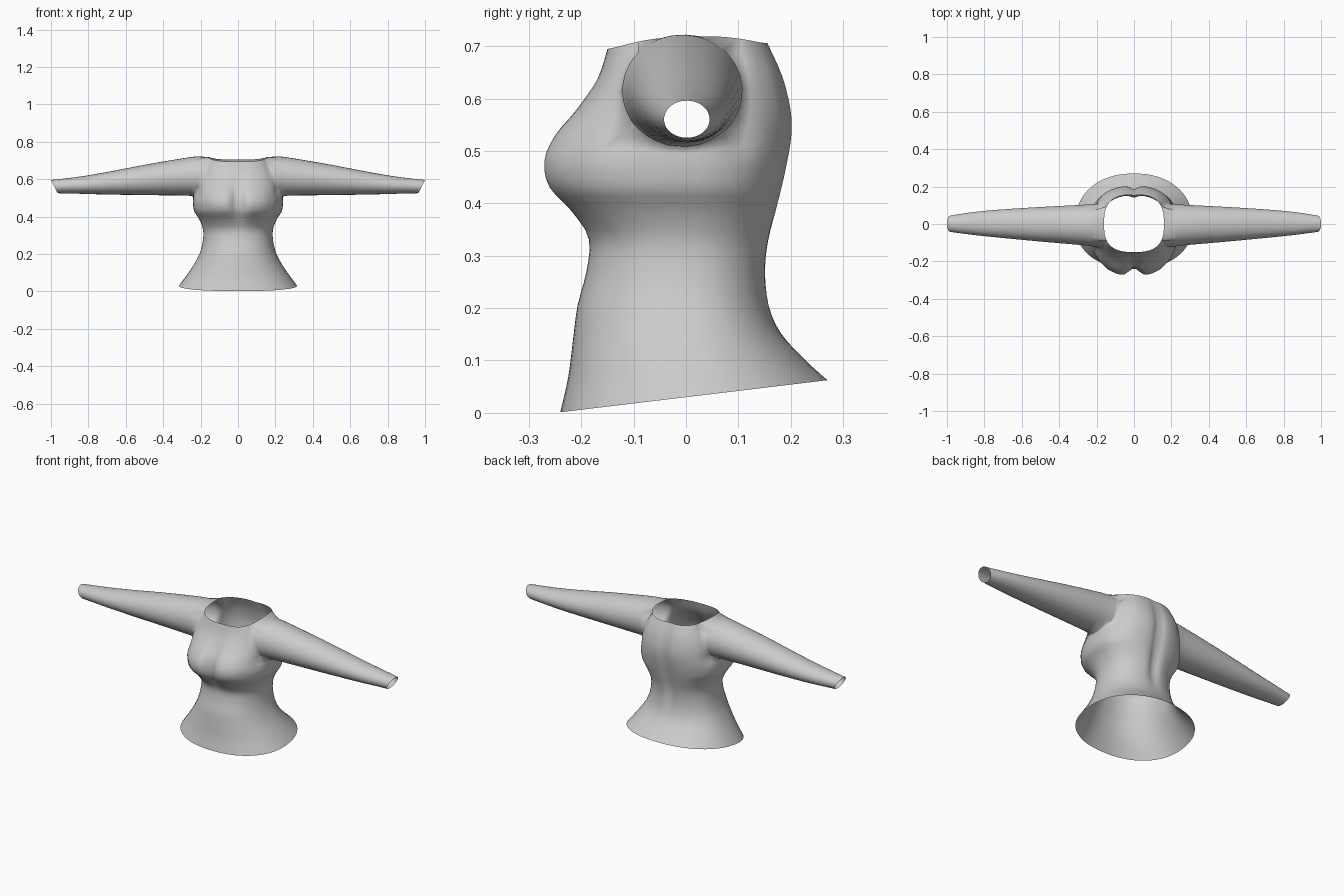
import bpy, bmesh, math

if "Cube" in bpy.data.objects:
    bpy.data.objects.remove(bpy.data.objects["Cube"])

# Torso sections: z, half width, front depth, back depth, roundness, cleavage, spine groove
SECTIONS = [
    (.030, .315, .240, .270, 2.2, .000, .000),
    (.085, .275, .225, .225, 2.2, .000, .000),
    (.145, .235, .216, .181, 2.2, .000, .000),
    (.205, .204, .207, .160, 2.2, .000, .004),
    (.270, .188, .190, .154, 2.2, .000, .012),
    (.330, .187, .187, .161, 2.2, .002, .018),
    (.385, .207, .224, .174, 2.3, .014, .020),
    (.430, .235, .268, .185, 2.3, .038, .020),
    (.480, .243, .279, .196, 2.3, .048, .020),
    (.530, .236, .257, .204, 2.3, .036, .020),
    (.580, .226, .212, .202, 2.4, .016, .018),
    (.640, .202, .171, .186, 2.6, .004, .012),
    (.700, .160, .150, .157, 2.8, .000, .004),
]
# Sleeve sections: x, top z, bottom z, front y, back y
SLEEVE = [
    (.215, .722, .508, -.122, .108),
    (.250, .719, .511, -.116, .104),
    (.350, .703, .513, -.107, .099),
    (.500, .677, .515, -.094, .091),
    (.650, .648, .517, -.080, .082),
    (.800, .621, .520, -.066, .071),
    (.900, .607, .523, -.055, .060),
    (1.00, .596, .525, -.042, .045),
]
STEPS, COLS = 3, 36


def catmull(rows, steps):
    out = []
    for i in range(len(rows) - 1):
        p0, p1 = rows[max(i - 1, 0)], rows[i]
        p2, p3 = rows[i + 1], rows[min(i + 2, len(rows) - 1)]
        for s in range(steps):
            t = s / steps
            out.append([.5 * (2*b + (c - a)*t + (2*a - 5*b + 4*c - d)*t*t
                              + (3*b - a - 3*c + d)*t**3)
                        for a, b, c, d in zip(p0, p1, p2, p3)])
    return out + [list(rows[-1])]


def power(v, e):
    return math.copysign(abs(v) ** e, v)


bm = bmesh.new()

# Right half of the torso shell
grid = []
for z, w, f, b, n, cleave, spine in catmull(SECTIONS, STEPS):
    row = []
    for j in range(COLS + 1):
        a = math.radians(-90 + 180 * j / COLS)
        x = 0 if j in (0, COLS) else w * power(math.cos(a), 2 / n)
        y = (b if a > 0 else f) * power(math.sin(a), 2 / n)
        if a < -.5:
            y += cleave * math.exp(-(x / .035) ** 2)
        elif a > .5:
            y -= spine * math.exp(-(x / .025) ** 2)
        dz = .12 * y * max(0, 1 - (z - .03) / .17)          # tilted hem
        rise = max(0, (z - .60) / .10)
        dz += rise * (.035 * y + .018 * math.cos(a) ** 3)   # raised shoulders
        row.append(bm.verts.new((x, y, z + dz)))
    grid.append(row)

top = len(grid) - 1
r0 = next(i for i, r in enumerate(grid) if r[COLS // 2].co.z > .505)
c0, c1 = COLS // 2 - 6, COLS // 2 + 6
for i in range(top):
    for j in range(COLS):
        if not (i >= r0 and c0 <= j < c1):
            bm.faces.new((grid[i][j], grid[i][j+1], grid[i+1][j+1], grid[i+1][j]))

# Armhole, rounded and blended into the torso
loop = [grid[r0][j] for j in range(c0, c1)] + [grid[i][c1] for i in range(r0, top)]
loop += [grid[top][j] for j in range(c1, c0, -1)] + [grid[i][c0] for i in range(top, r0, -1)]
CY, CZ = -.007, .615
for v in loop:
    if v not in grid[top]:
        a = math.atan2((v.co.z - CZ) / .107, (v.co.y - CY) / .115)
        v.co.y = CY + .115 * math.cos(a)
        v.co.z = CZ + .107 * math.sin(a)
near = [grid[i][j] for i in range(r0 - 4, top) for j in range(c0 - 4, c1 + 5)
        if not (i >= r0 and c0 <= j <= c1)]
for _ in range(4):
    bmesh.ops.smooth_vert(bm, verts=near, factor=.5, use_axis_x=True,
                          use_axis_y=True, use_axis_z=True)

# Tapered sleeve grown from the armhole, with a slanted cuff
angles = [math.atan2((v.co.z - CZ) / .107, (v.co.y - CY) / .115) for v in loop]
prev = loop
for x, zt, zb, yf, yb in catmull(SLEEVE, 2):
    cut = .036 * max(0, (x - .6) / .4)
    ring = []
    for a in angles:
        s = math.sin(a)
        ring.append(bm.verts.new((x - cut * (1 - s) / 2,
                                  (yf + yb) / 2 + (yb - yf) / 2 * math.cos(a),
                                  (zt + zb) / 2 + (zt - zb) / 2 * s)))
    # the first sections push outward past the torso wall
    if prev is loop:
        for v, r in zip(loop, ring):
            r.co.x = max(r.co.x, v.co.x + .006)
    elif x < .24:
        for p, r in zip(prev, ring):
            r.co.x = max(r.co.x, p.co.x + .004)
    for k in range(len(ring)):
        m = (k + 1) % len(ring)
        bm.faces.new((prev[k], prev[m], ring[m], ring[k]))
    prev = ring

# Drop the unused vertices inside the armhole
bmesh.ops.delete(bm, geom=[v for v in bm.verts if not v.link_faces], context='VERTS')
bmesh.ops.recalc_face_normals(bm, faces=bm.faces)
if sum(f.normal.dot(f.calc_center_median() - f.calc_center_median() * .5) for f in grid[3][COLS // 2].link_faces) < 0:
    bmesh.ops.reverse_faces(bm, faces=bm.faces)

mesh = bpy.data.meshes.new("long_sleeved_top")
bm.to_mesh(mesh)
bm.free()
shirt = bpy.data.objects.new("long_sleeved_top", mesh)
bpy.context.collection.objects.link(shirt)
for p in mesh.polygons:
    p.use_smooth = True

# Mirror across the centre line
mirror = shirt.modifiers.new("mirror", 'MIRROR')
mirror.use_axis[0] = True
mirror.use_clip = True
mirror.merge_threshold = .0005
